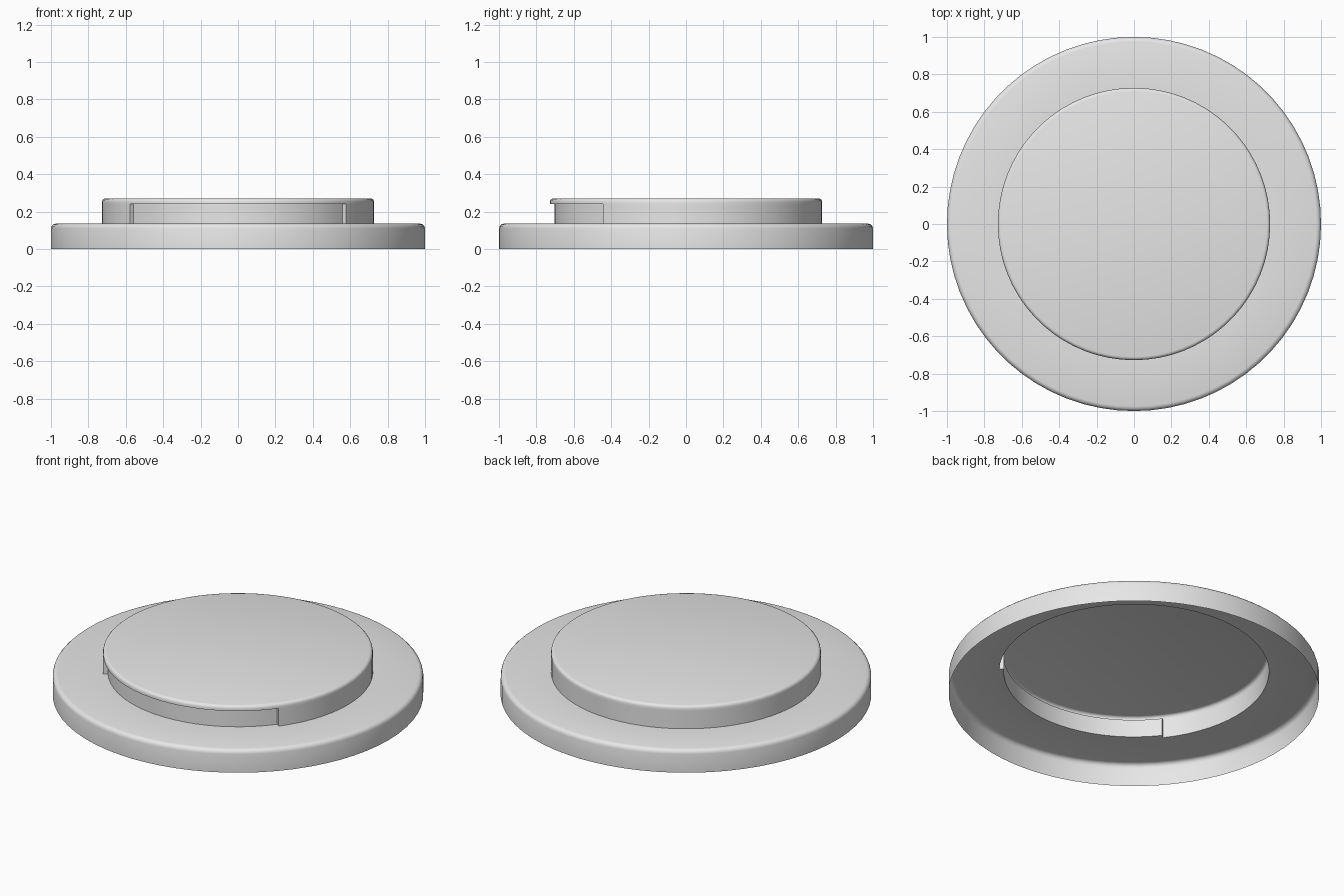
import bpy
import bmesh
from math import radians, sin, cos

cube = bpy.data.objects.get("Cube")
if cube:
    bpy.data.objects.remove(cube, do_unlink=True)

grey = bpy.data.materials.new("light grey")
grey.use_nodes = True
grey.diffuse_color = (0.8, 0.8, 0.8, 1)
grey.node_tree.nodes["Principled BSDF"].inputs["Base Color"].default_value = (0.8, 0.8, 0.8, 1)

BASE_TOP, LIP, TOP = 0.135, 0.24, 0.27
DISC_R, NOTCH_R = 0.728, 0.703
HALF_NOTCH = 52.5


def rounded(r, z, b, steps=3):
    """Profile points of a rounded outer top edge."""
    angles = [radians(90 * i / steps) for i in range(steps + 1)]
    return [(r - b + b * cos(a), z - b + b * sin(a)) for a in angles]


def arc(start, end, count, notched):
    return [(radians(start + (end - start) * i / count), notched) for i in range(count + 1)]


# Columns run once round the axis; both notch ends have a double column
columns = arc(-90 - HALF_NOTCH, -90 + HALF_NOTCH, 20, True)
columns += arc(-90 + HALF_NOTCH, 270 - HALF_NOTCH, 48, False)


def turned_shell(name, profile, step_rows=(), cap=False):
    """Sweep profile(notched) round z; step_rows also close the notch ends."""
    bm = bmesh.new()
    grid = [[bm.verts.new((r * cos(a), r * sin(a), z)) for r, z in profile(notched)]
            for a, notched in columns]
    for i, col in enumerate(grid):
        j = (i + 1) % len(grid)
        nxt = grid[j]
        is_step = columns[i][1] != columns[j][1]
        for k in range(len(col) - 1):
            if is_step and k not in step_rows:
                continue
            if (col[k].co - col[k + 1].co).length < 1e-5:
                continue
            bm.faces.new((col[k], nxt[k], nxt[k + 1], col[k + 1]))
    bmesh.ops.remove_doubles(bm, verts=bm.verts, dist=1e-5)
    if cap:
        top = max(v.co.z for v in bm.verts)
        rim = [e for e in bm.edges if e.is_boundary
               and all(v.co.z > top - 1e-4 for v in e.verts)]
        bmesh.ops.contextual_create(bm, geom=rim)
        for f in bm.faces:
            if len(f.verts) > 4 and f.normal.z < 0:
                f.normal_flip()
    loose = [v for v in bm.verts if not v.link_faces]
    bmesh.ops.delete(bm, geom=loose, context='VERTS')
    mesh = bpy.data.meshes.new(name)
    bm.to_mesh(mesh)
    bm.free()
    mesh.materials.append(grey)
    obj = bpy.data.objects.new(name, mesh)
    bpy.context.collection.objects.link(obj)
    bpy.ops.object.select_all(action='DESELECT')
    obj.select_set(True)
    bpy.context.view_layer.objects.active = obj
    bpy.ops.object.shade_smooth_by_angle(angle=radians(40))
    return obj


def wall_radius(notched):
    return NOTCH_R if notched else DISC_R


# Wide base: open underneath, with a rounded upper rim
turned_shell("base_flange", lambda notched:
             [(1, 0)] + rounded(1, BASE_TOP, 0.025) + [(wall_radius(notched), BASE_TOP)])

# Raised disc: the front wall is set back below an overhanging lip
turned_shell("raised_disc", lambda notched:
             [(wall_radius(notched), BASE_TOP), (wall_radius(notched), LIP), (DISC_R, LIP)]
             + rounded(DISC_R, TOP, 0.018), step_rows=(0,), cap=True)
